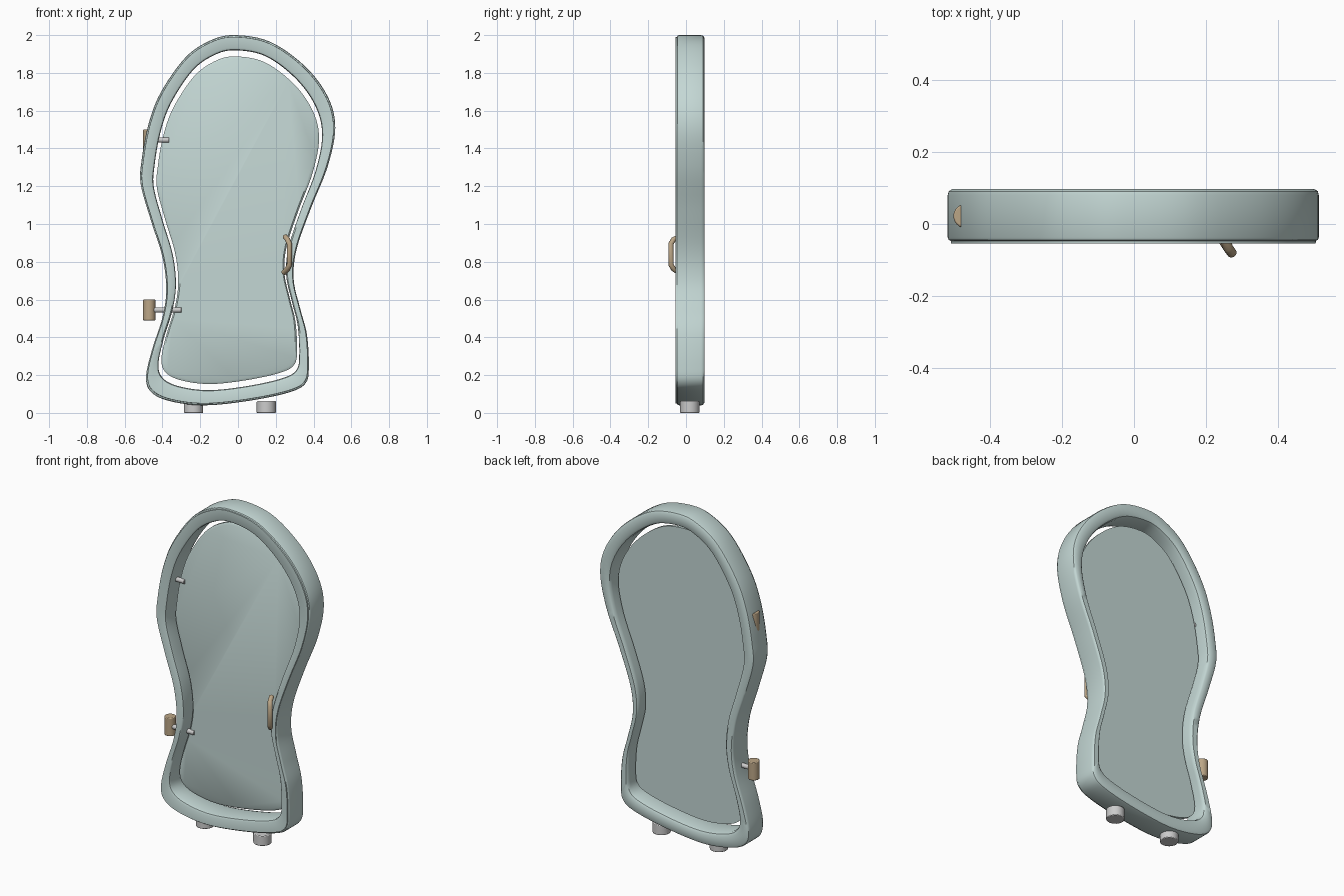
import bpy, bmesh, math
from mathutils import Vector

if "Cube" in bpy.data.objects:
    bpy.data.objects.remove(bpy.data.objects["Cube"])

# Outer outline of the mirror (x, z), clockwise from the top
OUTLINE = [(-.02, 2.0), (.17, 1.965), (.355, 1.835), (.475, 1.675), (.515, 1.51), (.475, 1.305),
           (.385, 1.08), (.31, .865), (.295, .705), (.33, .55), (.365, .415), (.375, .255),
           (.36, .16), (.275, .11), (.065, .065), (-.175, .04), (-.36, .062), (-.46, .11),
           (-.487, .19), (-.455, .335), (-.40, .505), (-.38, .655), (-.40, .825), (-.46, 1.015),
           (-.515, 1.21), (-.51, 1.34), (-.475, 1.525), (-.41, 1.695), (-.28, 1.88), (-.15, 1.97)]
CENTRE_Z = 1.02


def material(name, color):
    m = bpy.data.materials.new(name)
    m.diffuse_color = (*color, 1)
    m.use_nodes = True
    m.node_tree.nodes["Principled BSDF"].inputs["Base Color"].default_value = m.diffuse_color
    return m


TEAL = material("pale_teal", (.55, .68, .66))
WOOD = material("light_brown", (.50, .38, .24))


def smooth_loop(points, steps=6):
    """Closed Catmull-Rom curve through the points."""
    pts = [Vector(p) for p in points]
    n, out = len(pts), []
    for i in range(n):
        a, b, c, d = (pts[(i + k) % n] for k in (-1, 0, 1, 2))
        for s in range(steps):
            t = s / steps
            out.append(.5 * (2 * b + (c - a) * t + (2 * a - 5 * b + 4 * c - d) * t * t
                             + (3 * b - a - 3 * c + d) * t ** 3))
    return out


LOOP = smooth_loop(OUTLINE)


def loft(name, rings, mat, closed):
    """Skin scaled copies of the outline; each ring is (x scale, z scale, y)."""
    bm = bmesh.new()
    rows = [[bm.verts.new((p.x * sx, y, CENTRE_Z + (p.y - CENTRE_Z) * sz)) for p in LOOP]
            for sx, sz, y in rings]
    n = len(LOOP)
    pairs = list(zip(rows, rows[1:])) + ([(rows[-1], rows[0])] if closed else [])
    for a, b in pairs:
        for i in range(n):
            j = (i + 1) % n
            bm.faces.new((a[i], a[j], b[j], b[i]))
    if not closed:
        bm.faces.new(rows[0])
        bm.faces.new(rows[-1])
    bmesh.ops.recalc_face_normals(bm, faces=bm.faces)
    me = bpy.data.meshes.new(name)
    bm.to_mesh(me)
    bm.free()
    ob = bpy.data.objects.new(name, me)
    bpy.context.collection.objects.link(ob)
    return finish(ob, name, mat)


def finish(ob, name, mat=None):
    ob.name = name
    if mat:
        ob.data.materials.append(mat)
    bpy.ops.object.select_all(action='DESELECT')
    ob.select_set(True)
    bpy.context.view_layer.objects.active = ob
    bpy.ops.object.shade_smooth_by_angle(angle=math.radians(40))
    return ob


def cylinder(name, loc, r, depth, mat=None, rot=(0, 0, 0), bevel=.004):
    bpy.ops.mesh.primitive_cylinder_add(vertices=24, radius=r, depth=depth, location=loc, rotation=rot)
    ob = bpy.context.object
    b = ob.modifiers.new("soft_edge", 'BEVEL')
    b.width, b.segments = bevel, 2
    return finish(ob, name, mat)


# Frame: rounded section with a thin raised lip on the front
section = [(0, .08), (0, -.037), (.04, -.044), (.12, -.047), (.13, -.055), (.82, -.055),
           (.95, -.05), (1, -.038), (1, .072), (.93, .09), (.78, .097), (.17, .097), (.04, .091)]
loft("mirror_frame", [(1 - .135 * t, 1 - .082 * t, y) for t, y in section], TEAL, True)

# Mirror panel, bevelled on its front edge
loft("mirror_panel", [(.808, .872, .012), (.833, .885, .020), (.833, .885, .036)], TEAL, False)

# Pivot knobs and pins on the left side
for label, z, inner_x in (("lower", .545, -.30), ("upper", 1.445, -.365)):
    cylinder(label + "_knob", (-.47, .022, z), .033, .11, WOOD)
    cylinder(label + "_pin", ((-.46 + inner_x) / 2, .015, z), .014, inner_x + .46,
             rot=(0, math.pi / 2, 0), bevel=.002)

# Feet
for label, x in (("left", -.235), ("right", .15)):
    cylinder(label + "_foot", (x, .02, .031), .051, .062)

# Bent pull handle on the right of the frame
cu = bpy.data.curves.new("pull_handle", 'CURVE')
cu.dimensions = '3D'
cu.bevel_depth, cu.bevel_resolution, cu.use_fill_caps = .014, 4, True
path = [(.25, -.035, .932), (.262, -.066, .918), (.272, -.08, .895),
        (.272, -.08, .785), (.262, -.066, .762), (.242, -.035, .742)]
sp = cu.splines.new('POLY')
sp.points.add(len(path) - 1)
for pt, co in zip(sp.points, path):
    pt.co = (*co, 1)
handle = bpy.data.objects.new("pull_handle", cu)
bpy.context.collection.objects.link(handle)
bpy.ops.object.select_all(action='DESELECT')
handle.select_set(True)
bpy.context.view_layer.objects.active = handle
bpy.ops.object.convert(target='MESH')
finish(bpy.context.object, "pull_handle", WOOD)
